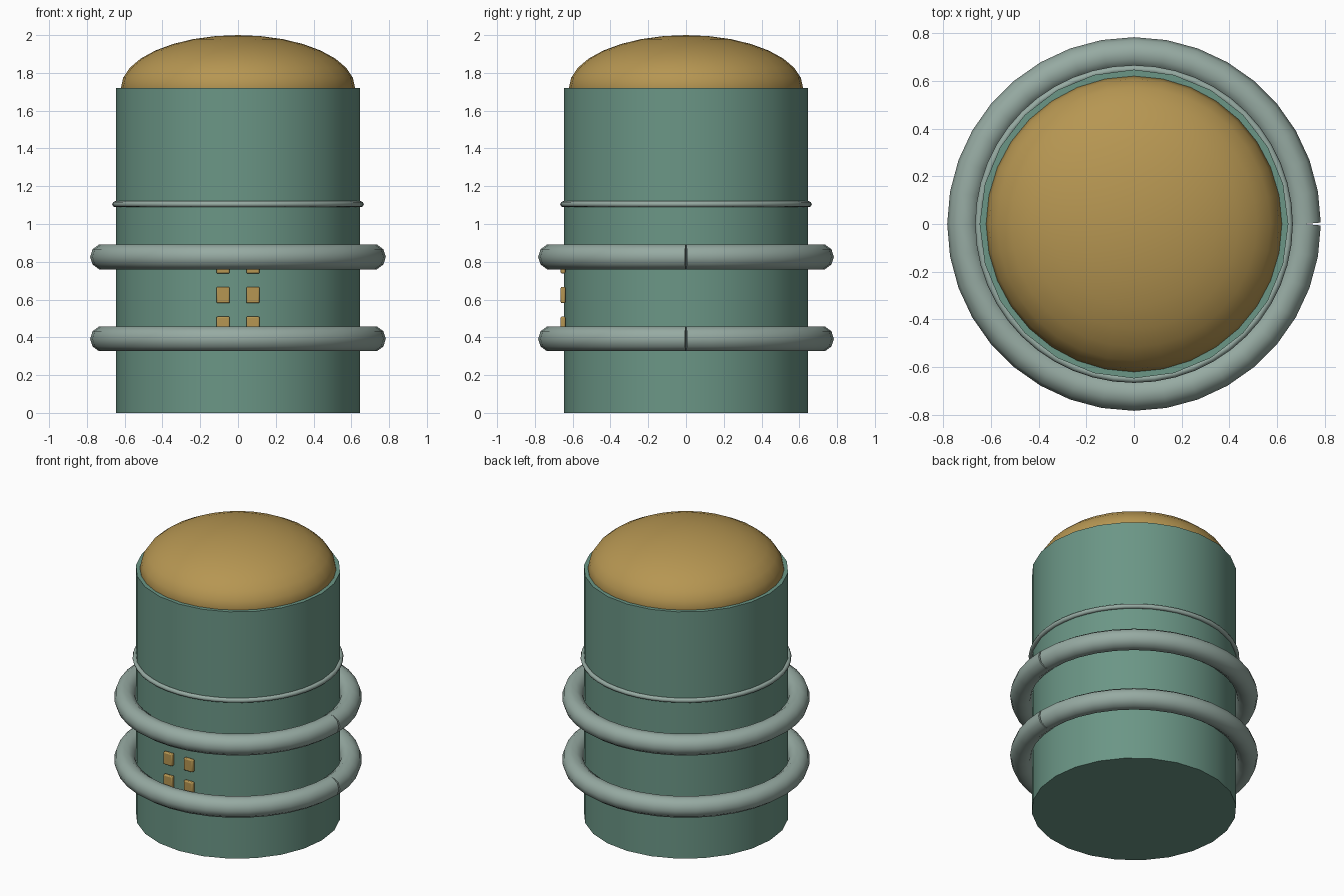
import bpy, math

if "Cube" in bpy.data.objects:
    bpy.data.objects.remove(bpy.data.objects["Cube"])


def material(name, rgb):
    m = bpy.data.materials.new(name)
    m.diffuse_color = (*rgb, 1)
    m.use_nodes = True
    m.node_tree.nodes["Principled BSDF"].inputs["Base Color"].default_value = m.diffuse_color
    return m


GREEN = material("muted_green", (0.147, 0.305, 0.238))
GREY = material("pale_grey_green", (0.305, 0.402, 0.361))
GOLD = material("ochre_gold", (0.468, 0.305, 0.084))


def finish(name, mat, angle=35):
    ob = bpy.context.object
    ob.name = name
    ob.data.materials.clear()
    ob.data.materials.append(mat)
    bpy.ops.object.shade_smooth_by_angle(angle=math.radians(angle))
    return ob


# Cylindrical body
bpy.ops.mesh.primitive_cylinder_add(vertices=24, radius=0.647, depth=1.72,
                                    location=(0, 0, 0.86))
finish("body", GREEN)

# Flattened dome set into the top of the body
bpy.ops.mesh.primitive_uv_sphere_add(segments=32, ring_count=16, radius=1,
                                     location=(0, 0, 1.72))
bpy.context.object.scale = (0.62, 0.62, 0.28)
bpy.ops.object.transform_apply(location=False, rotation=False, scale=True)
finish("dome", GOLD, 60)


# Bent pipe rings, each with a fine seam on the right where the ends meet
def pipe_ring(name, z, major=0.714, minor=0.069, steps=36):
    curve = bpy.data.curves.new(name, 'CURVE')
    curve.dimensions = '3D'
    curve.twist_mode = 'Z_UP'
    curve.bevel_depth = minor
    curve.bevel_resolution = 3
    curve.use_fill_caps = True
    spline = curve.splines.new('POLY')
    spline.points.add(steps)
    for i, p in enumerate(spline.points):
        a = 2 * math.pi * i / steps
        p.co = (major * math.cos(a), major * math.sin(a), z, 1)
    ob = bpy.data.objects.new(name, curve)
    bpy.context.collection.objects.link(ob)
    bpy.ops.object.select_all(action='DESELECT')
    ob.select_set(True)
    bpy.context.view_layer.objects.active = ob
    bpy.ops.object.convert(target='MESH')
    finish(name, GREY, 50)


pipe_ring("lower_ring", 0.392)
pipe_ring("upper_ring", 0.826)

# Thin trim band
bpy.ops.mesh.primitive_torus_add(major_radius=0.65, minor_radius=0.016,
                                 major_segments=48, minor_segments=8,
                                 location=(0, 0, 1.105))
finish("trim_band", GREY, 60)

# Small front buttons: two columns, three rows
for row in range(3):
    for side in (-1, 1):
        bpy.ops.mesh.primitive_cube_add(
            size=1, location=(side * 0.079, -0.651, 0.467 + row * 0.157))
        ob = bpy.context.object
        ob.scale = (0.07, 0.026, 0.086)
        bpy.ops.object.transform_apply(location=False, rotation=False, scale=True)
        bevel = ob.modifiers.new("rounded_edges", 'BEVEL')
        bevel.width = 0.007
        bevel.segments = 2
        finish(f"button_{row + 1}_{'left' if side < 0 else 'right'}", GOLD)
